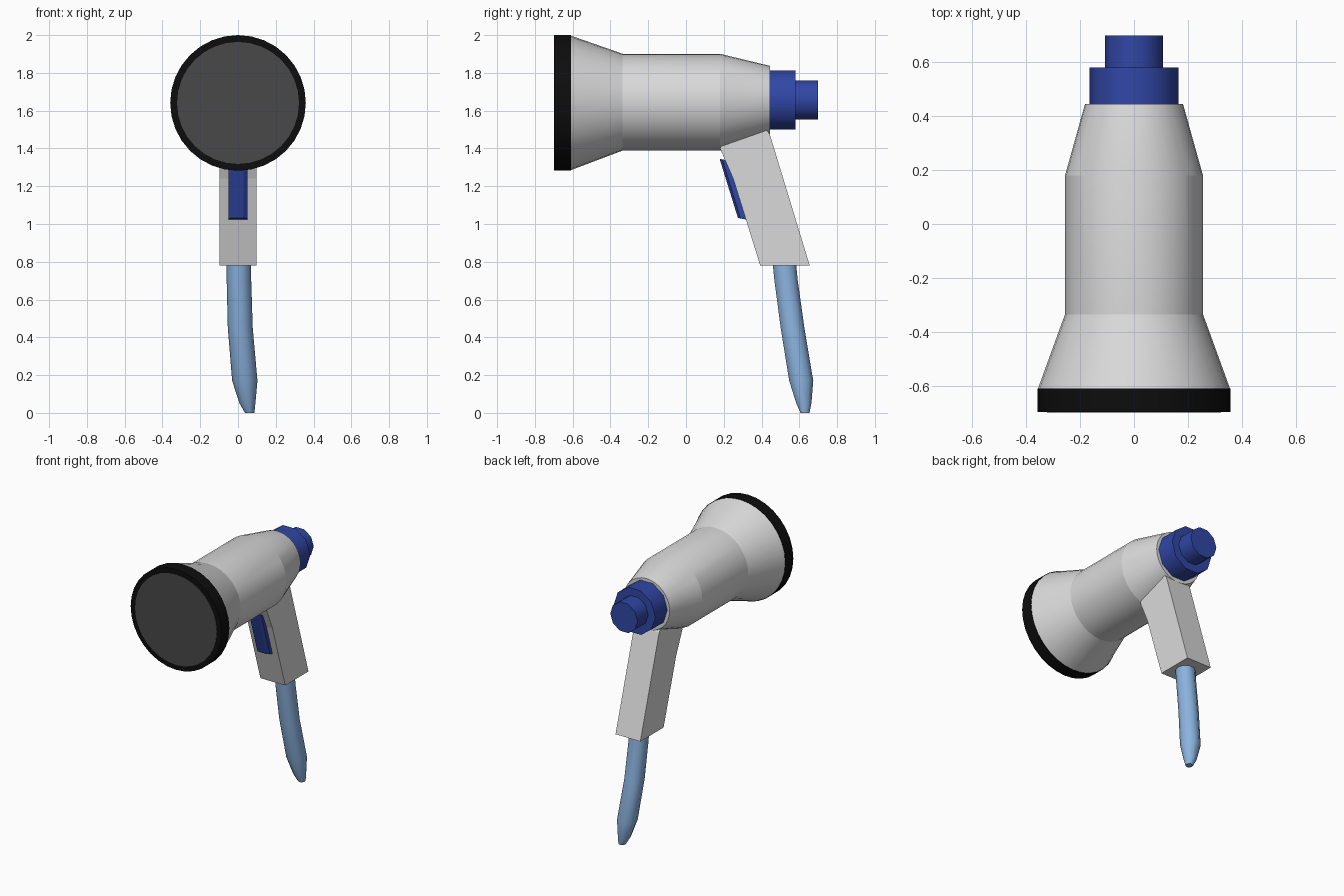
import bpy, bmesh, math
from mathutils import Vector

if "Cube" in bpy.data.objects:
    bpy.data.objects.remove(bpy.data.objects["Cube"])


def mat(name, rgb):
    m = bpy.data.materials.new(name)
    m.diffuse_color = (*rgb, 1)
    m.use_nodes = True
    m.node_tree.nodes["Principled BSDF"].inputs["Base Color"].default_value = m.diffuse_color
    return m


GREY = mat("light_grey", (0.70, 0.70, 0.70))
BLACK = mat("black", (0.004, 0.004, 0.004))
DARK = mat("dark_grey", (0.065, 0.065, 0.065))
BLUE = mat("deep_blue", (0.03, 0.062, 0.38))
STRAP = mat("pale_blue", (0.26, 0.45, 0.74))


def loft(name, rings, material, smooth=None):
    """Skin a list of point rings, cap both ends."""
    bm = bmesh.new()
    loops = [[bm.verts.new(p) for p in ring] for ring in rings]
    n = len(loops[0])
    for a, b in zip(loops, loops[1:]):
        for i in range(n):
            j = (i + 1) % n
            bm.faces.new((a[i], a[j], b[j], b[i]))
    bm.faces.new(loops[0])
    bm.faces.new(loops[-1])
    bmesh.ops.recalc_face_normals(bm, faces=bm.faces)
    me = bpy.data.meshes.new(name)
    bm.to_mesh(me)
    bm.free()
    me.materials.append(material)
    if smooth:
        me.shade_smooth()
        me.set_sharp_from_angle(angle=math.radians(smooth))
    ob = bpy.data.objects.new(name, me)
    bpy.context.collection.objects.link(ob)
    return ob


def circle(centre, r, sides, axis):
    c = Vector(centre)
    pts = []
    for i in range(sides):
        t = 2 * math.pi * i / sides
        u, v = r * math.cos(t), r * math.sin(t)
        pts.append(c + (Vector((u, 0, v)) if axis == "y" else Vector((u, v, 0))))
    return pts


def turned(name, stations, sides, material, smooth):
    """Round part along y from (y, radius, centre z) stations."""
    return loft(name, [circle((0, y, z), r, sides, "y") for y, r, z in stations],
                material, smooth)


# horn body
turned("horn_body", [(-0.615, 0.358, 1.641), (-0.335, 0.256, 1.645),
                     (0.18, 0.256, 1.645), (0.445, 0.182, 1.655)], 32, GREY, 14)

# black rim and the flush front screen
turned("rim", [(-0.698, 0.359, 1.641), (-0.61, 0.359, 1.641)], 32, BLACK, 30)
turned("front_screen", [(-0.70, 0.323, 1.641), (-0.695, 0.323, 1.641)], 32, DARK, 30)

# rear collar and knob
turned("rear_collar", [(0.43, 0.165, 1.657), (0.58, 0.165, 1.657)], 10, BLUE, 40)
turned("rear_knob", [(0.57, 0.108, 1.657), (0.70, 0.108, 1.657)], 10, BLUE, 40)

# grip: side profile (y, z) extruded across x
profile = [(0.18, 1.40), (0.25, 1.24), (0.393, 0.78), (0.655, 0.78),
           (0.443, 1.477), (0.40, 1.53), (0.22, 1.50)]
loft("grip", [[(x, y, z) for y, z in profile] for x in (-0.098, 0.098)], GREY)

# trigger: rounded section slanted along the grip front
section = [(-0.05, 0.07), (-0.05, 0.014), (-0.03, 0), (0.03, 0), (0.05, 0.014), (0.05, 0.07)]
loft("trigger", [[(x, y + d, z - 0.2 * d + lift) for x, d in section]
                 for y, z, lift in ((0.178, 1.345, 0), (0.275, 1.02, 0.012))], BLUE, 20)

# wrist strap: bent tapering tube
strap = [(0.003, 0.520, 0.80, 0.065), (0.005, 0.530, 0.70, 0.065),
         (0.012, 0.564, 0.45, 0.066), (0.036, 0.610, 0.17, 0.067),
         (0.050, 0.624, 0.05, 0.042), (0.062, 0.630, 0.0, 0.025)]
loft("wrist_strap", [circle((x, y, z), r, 10, "z") for x, y, z, r in strap], STRAP, 40)
